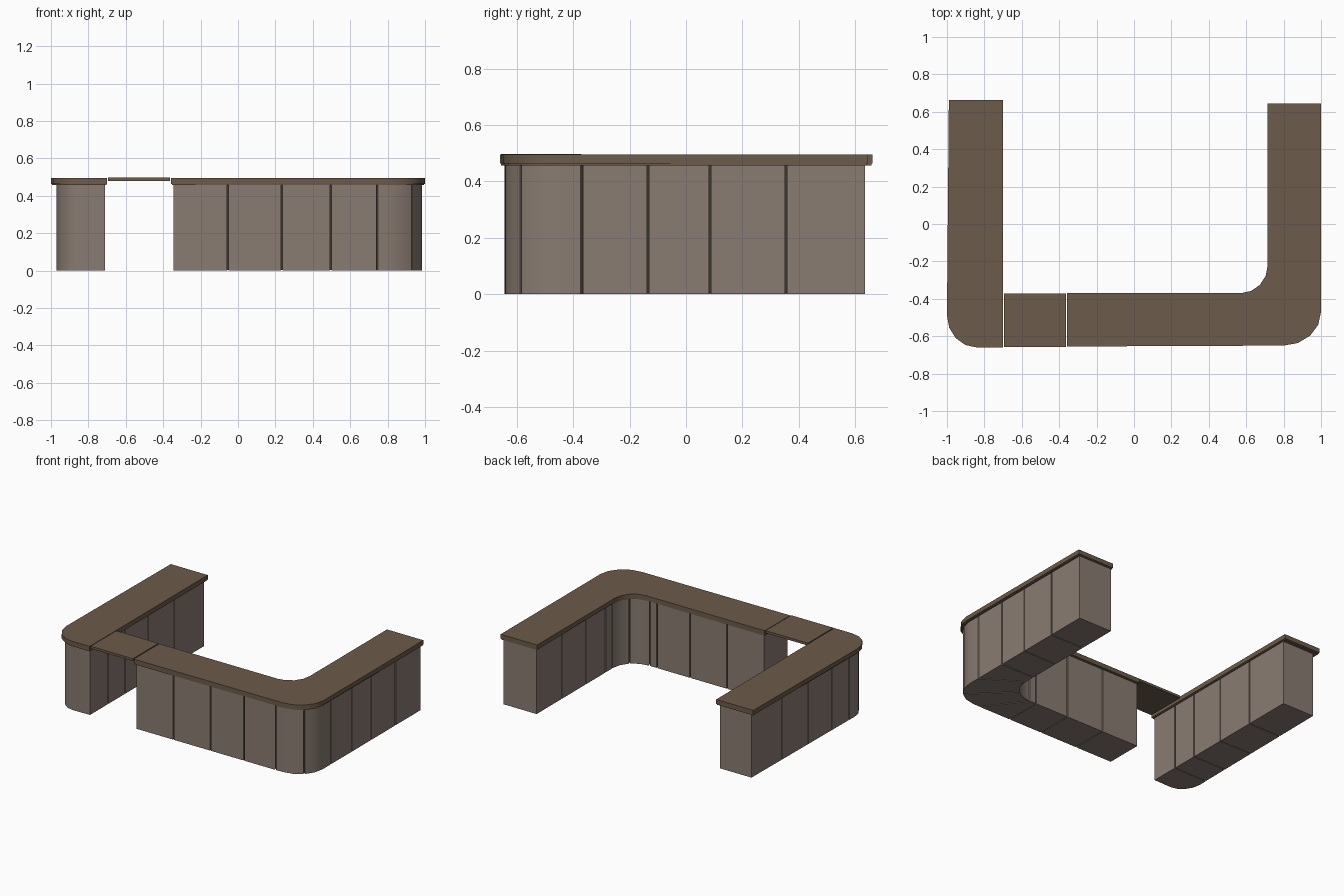
import bpy, bmesh, math
from mathutils import Vector

if "Cube" in bpy.data.objects:
    bpy.data.objects.remove(bpy.data.objects["Cube"])


def material(name, color):
    m = bpy.data.materials.new(name)
    m.diffuse_color = (*color, 1)
    m.use_nodes = True
    m.node_tree.nodes["Principled BSDF"].inputs["Base Color"].default_value = m.diffuse_color
    return m


BROWN = material("brown counter", (0.150, 0.105, 0.068))
PANEL = material("taupe panel", (0.250, 0.200, 0.168))
DARK = material("dark groove", (0.045, 0.035, 0.027))


def prism(name, outline, z0, z1, mat, lip=0.0):
    """Extrude a flat outline; lip adds a small recessed moulding below."""
    bm = bmesh.new()
    face = bm.faces.new([bm.verts.new((p[0], p[1], z0)) for p in outline])
    face.normal_update()
    if face.normal.z > 0:
        face.normal_flip()
    geo = bmesh.ops.extrude_face_region(bm, geom=[face], use_keep_orig=True)
    for v in geo["geom"]:
        if isinstance(v, bmesh.types.BMVert):
            v.co.z = z1
    bmesh.ops.recalc_face_normals(bm, faces=bm.faces[:])
    if lip:
        bottom = min(bm.faces, key=lambda f: f.calc_center_median().z)
        bmesh.ops.inset_region(bm, faces=[bottom], thickness=lip)
        ext = bmesh.ops.extrude_discrete_faces(bm, faces=[bottom])
        for v in ext["faces"][0].verts:
            v.co.z -= 0.007
    me = bpy.data.meshes.new(name)
    bm.to_mesh(me)
    bm.free()
    ob = bpy.data.objects.new(name, me)
    bpy.context.collection.objects.link(ob)
    me.materials.append(mat)
    bpy.context.view_layer.objects.active = ob
    bpy.ops.object.select_all(action="DESELECT")
    ob.select_set(True)
    bpy.ops.object.shade_smooth_by_angle(angle=math.radians(35))
    return ob


def arc(cx, cy, rx, ry, a0, a1, n=4):
    out = []
    for i in range(n + 1):
        a = math.radians(a0 + (a1 - a0) * i / n)
        out.append((cx + rx * math.cos(a), cy + ry * math.sin(a)))
    return out


def toward(a, b, d):
    a, b = Vector(a), Vector(b)
    return a + (b - a).normalized() * d if (b - a).length > d else a


def outline(stations, gap):
    """Closed outline of (inner, outer) stations, both ends pulled in by gap."""
    s = [list(p) for p in stations]
    ends = [(0, 1), (-1, -2)]
    moved = [[toward(s[e][k], s[n][k], gap) for k in (0, 1)] for e, n in ends]
    s[0], s[-1] = moved
    return [p[1] for p in s] + [p[0] for p in reversed(s)]


def body(name, stations, cuts):
    """Row of panels split at the cut stations, over a dark recessed core."""
    edges = [0] + cuts + [len(stations) - 1]
    for i, (a, b) in enumerate(zip(edges, edges[1:])):
        prism(f"{name}_panel_{i + 1}", outline(stations[a:b + 1], 0.004),
              0, 0.46, PANEL)
    core = []
    for inner, outer in stations:
        core.append((toward(inner, outer, 0.01), toward(outer, inner, 0.01)))
    prism(f"{name}_core", outline(core, 0.02), 0.004, 0.458, DARK)


# Right L-shaped body: front run, rounded corner, side run
front = [((x, -0.38), (x, -0.642)) for x in (-0.349, -0.055, 0.235, 0.495)]
corner = list(zip(arc(0.56, -0.22, 0.165, 0.16, -90, 0),
                  arc(0.80, -0.46, 0.185, 0.18, -90, 0)))
corner.insert(0, ((0.55, -0.38), (0.745, -0.642)))
side = [((0.725, y), (0.985, y)) for y in (-0.135, 0.085, 0.355, 0.639)]
side.insert(0, ((0.725, -0.21), (0.985, -0.37)))
body("right_body", front + corner + side, [1, 2, 3, 4, 7, 10, 11, 12, 13])

# Left body with one rounded front corner
outer = arc(-0.84, -0.50, 0.13, 0.145, 270, 180)
left = [((-0.71, -0.645 + 0.19 * i / 4), p) for i, p in enumerate(outer)]
left += [((-0.71, y), (-0.968 + 0.01 * (y + 0.45), y))
         for y in (-0.44, -0.25, 0.01, 0.30, 0.639)]
body("left_body", left, [5, 6, 7, 8])

# Counter tops
prism("right_counter_top",
      [(-0.357, -0.655)] + arc(0.80, -0.47, 0.20, 0.18, -90, 0)
      + [(1.0, 0.645), (0.715, 0.645)]
      + arc(0.57, -0.22, 0.145, 0.15, 0, -90) + [(-0.357, -0.37)],
      0.464, 0.495, BROWN, 0.006)
prism("left_counter_top",
      [(-0.70, -0.66)] + arc(-0.84, -0.49, 0.16, 0.17, 270, 180)
      + [(-0.99, 0.662), (-0.70, 0.662)],
      0.464, 0.495, BROWN, 0.006)

# Lift-up flap bridging the entrance
prism("counter_flap",
      [(-0.694, -0.657), (-0.363, -0.657), (-0.363, -0.371), (-0.694, -0.371)],
      0.480, 0.497, BROWN)
